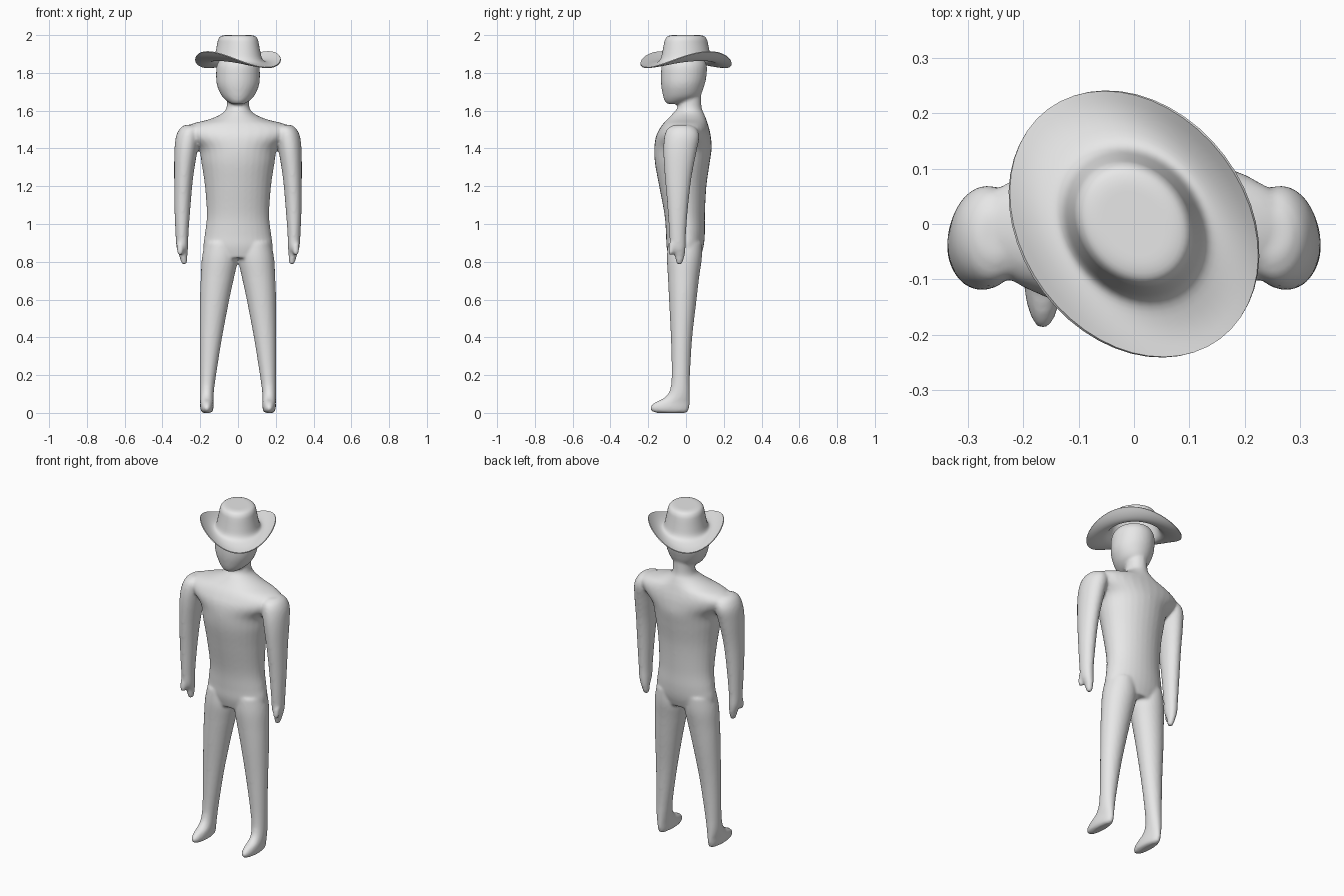
import bpy, bmesh, math

grey = bpy.data.materials.new("plain grey")
grey.diffuse_color = (0.8, 0.8, 0.8, 1)


def smooth_rings(rings, steps=5):
    """Catmull-Rom interpolation of ring values, so few rings give soft curves."""
    out = []
    for i in range(len(rings) - 1):
        p0, p1, p2 = rings[max(i - 1, 0)], rings[i], rings[i + 1]
        p3 = rings[min(i + 2, len(rings) - 1)]
        for s in range(steps):
            t = s / steps
            out.append([0.5 * (2 * b + (c - a) * t + (2 * a - 5 * b + 4 * c - d) * t * t
                               + (3 * b - a - 3 * c + d) * t ** 3)
                        for a, b, c, d in zip(p0, p1, p2, p3)])
    return out + [list(rings[-1])]


def loft(bm, rings, side=1, n=32):
    """Capped stack of flat ellipses, each given as (z, x0, x1, y0, y1)."""
    loops = []
    for z, x0, x1, y0, y1 in smooth_rings(rings):
        loops.append([bm.verts.new((side * ((x0 + x1) / 2 + (x1 - x0) / 2 * math.cos(a)),
                                    (y0 + y1) / 2 + (y1 - y0) / 2 * math.sin(a), z))
                      for a in (2 * math.pi * k / n for k in range(n))])
    for lo, hi in zip(loops, loops[1:]):
        for k in range(n):
            bm.faces.new((lo[k], lo[(k + 1) % n], hi[(k + 1) % n], hi[k]))
    bm.faces.new(loops[0])
    bm.faces.new(loops[-1])


def finish(bm, name):
    bmesh.ops.recalc_face_normals(bm, faces=bm.faces)
    mesh = bpy.data.meshes.new(name)
    bm.to_mesh(mesh)
    bm.free()
    mesh.materials.append(grey)
    ob = bpy.data.objects.new(name, mesh)
    bpy.context.collection.objects.link(ob)
    bpy.context.view_layer.objects.active = ob
    ob.select_set(True)
    return ob


# Trunk with sloping shoulders and neck: z, half width, front, back
trunk = [(0.82, 0.16, -0.09, 0.075), (0.88, 0.183, -0.103, 0.093), (0.95, 0.175, -0.106, 0.1),
         (1.05, 0.165, -0.114, 0.1), (1.2, 0.175, -0.142, 0.108), (1.32, 0.193, -0.164, 0.125),
         (1.4, 0.21, -0.168, 0.136), (1.46, 0.275, -0.16, 0.132), (1.5, 0.292, -0.142, 0.124),
         (1.53, 0.245, -0.122, 0.115), (1.555, 0.15, -0.098, 0.107), (1.585, 0.085, -0.07, 0.095),
         (1.62, 0.06, -0.045, 0.082), (1.7, 0.058, -0.045, 0.08)]
# Head, tapering to the chin
head = [(1.635, 0.03, -0.098, -0.045), (1.65, 0.058, -0.112, 0.03), (1.68, 0.087, -0.122, 0.075),
        (1.73, 0.11, -0.131, 0.096), (1.78, 0.116, -0.133, 0.108), (1.84, 0.112, -0.128, 0.11),
        (1.88, 0.09, -0.105, 0.09)]
# Leg and foot: z, inner, outer, front, back
leg = [(0, 0.145, 0.185, -0.155, 0), (0.01, 0.133, 0.196, -0.182, 0.012),
       (0.03, 0.13, 0.2, -0.19, 0.018), (0.055, 0.13, 0.2, -0.165, 0.02),
       (0.08, 0.13, 0.201, -0.115, 0.02), (0.12, 0.127, 0.202, -0.086, 0.02),
       (0.2, 0.116, 0.202, -0.076, 0.021), (0.4, 0.084, 0.202, -0.08, 0.033),
       (0.6, 0.046, 0.201, -0.09, 0.056), (0.72, 0.02, 0.197, -0.096, 0.07),
       (0.82, 0.0, 0.191, -0.101, 0.084), (0.9, 0.01, 0.175, -0.095, 0.085)]
# Arm and fingers
arm = [(0.785, 0.275, 0.295, -0.045, -0.025), (0.8, 0.27, 0.302, -0.053, -0.016),
       (0.84, 0.267, 0.314, -0.062, -0.006), (0.88, 0.264, 0.326, -0.083, -0.002),
       (0.95, 0.262, 0.331, -0.089, 0), (1.1, 0.251, 0.337, -0.099, 0.012),
       (1.25, 0.237, 0.338, -0.112, 0.03), (1.38, 0.216, 0.337, -0.12, 0.055),
       (1.46, 0.2, 0.329, -0.115, 0.07), (1.505, 0.2, 0.308, -0.098, 0.055),
       (1.525, 0.215, 0.28, -0.06, 0.02)]
thumb = [(0.835, 0.298, 0.315, -0.088, -0.07), (0.855, 0.29, 0.322, -0.094, -0.062),
         (0.9, 0.285, 0.325, -0.088, -0.045)]

bm = bmesh.new()
for rings in (trunk, head):
    loft(bm, [(z, -w, w, y0, y1) for z, w, y0, y1 in rings])
for side in (-1, 1):
    for rings in (leg, arm, thumb):
        loft(bm, rings, side)
body = finish(bm, "body")
# Fuse the limbs into one soft skin
fuse = body.modifiers.new("fuse", 'REMESH')
fuse.mode, fuse.voxel_size, fuse.use_smooth_shade = 'VOXEL', 0.008, True
soften = body.modifiers.new("soften", 'SMOOTH')
soften.factor, soften.iterations = 0.5, 6
for m in ("fuse", "soften"):
    bpy.ops.object.modifier_apply(modifier=m)
body.data.materials.clear()
body.data.materials.append(grey)
bpy.ops.object.shade_smooth()
body.select_set(False)

# Hat: half width, half length, height, lift of the sides
profile = [(0.202, 0.26, 1.83, 0.085), (0.18, 0.228, 1.833, 0.06), (0.155, 0.195, 1.84, 0.035),
           (0.132, 0.16, 1.853, 0.015), (0.118, 0.142, 1.875, 0.005), (0.109, 0.132, 1.915, 0),
           (0.101, 0.124, 1.955, 0), (0.096, 0.117, 1.978, 0), (0.084, 0.103, 1.994, 0),
           (0.06, 0.075, 2.0, 0), (0.03, 0.037, 2.0, 0)]
turn = math.radians(37)
n = 48
bm = bmesh.new()
loops = []
for w, l, z, lift in smooth_rings(profile, 3):
    ring = []
    for k in range(n):
        a = 2 * math.pi * k / n
        x, y = w * math.cos(a), l * math.sin(a)
        ring.append(bm.verts.new((x * math.cos(turn) - y * math.sin(turn),
                                  x * math.sin(turn) + y * math.cos(turn),
                                  min(z, 2.0) + lift * math.cos(a) ** 2)))
    loops.append(ring)
for lo, hi in zip(loops, loops[1:]):
    for k in range(n):
        bm.faces.new((lo[k], lo[(k + 1) % n], hi[(k + 1) % n], hi[k]))
bm.faces.new(loops[-1])
hat = finish(bm, "hat")
thick = hat.modifiers.new("thickness", 'SOLIDIFY')
thick.thickness, thick.offset = 0.005, -1
bpy.ops.object.modifier_apply(modifier="thickness")
bpy.ops.object.shade_smooth_by_angle(angle=math.radians(50))
